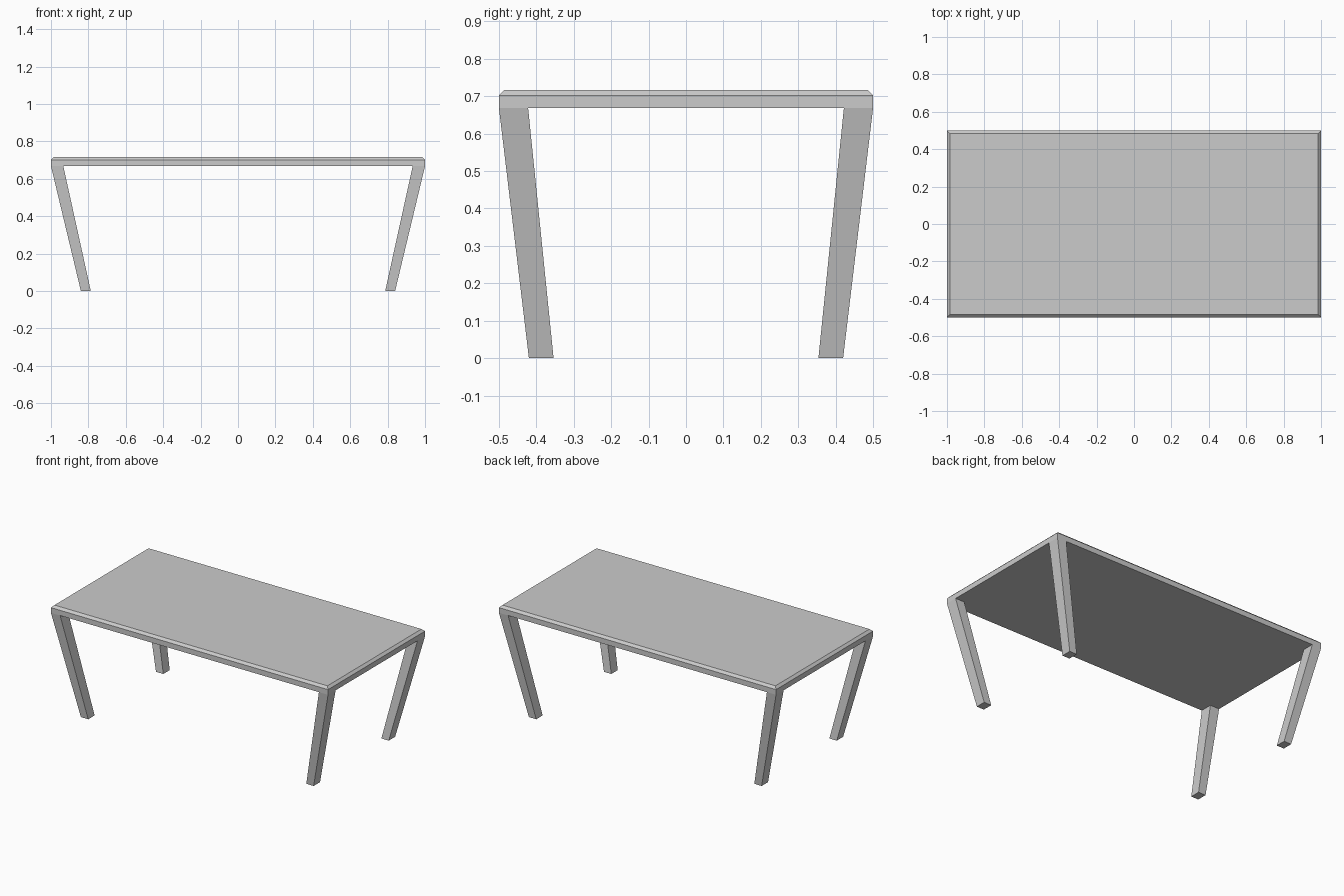
import bpy, bmesh

if "Cube" in bpy.data.objects:
    bpy.data.objects.remove(bpy.data.objects["Cube"])


def loft(name, sections):
    """Closed solid through rectangles given as (x0, x1, y0, y1, z)."""
    bm = bmesh.new()
    rings = [[bm.verts.new(p) for p in ((x0, y0, z), (x1, y0, z), (x1, y1, z), (x0, y1, z))]
             for x0, x1, y0, y1, z in sections]
    bm.faces.new(rings[0])
    bm.faces.new(rings[-1])
    for a, b in zip(rings, rings[1:]):
        for i in range(4):
            j = (i + 1) % 4
            bm.faces.new((a[i], a[j], b[j], b[i]))
    bmesh.ops.recalc_face_normals(bm, faces=bm.faces)
    mesh = bpy.data.meshes.new(name)
    bm.to_mesh(mesh)
    bm.free()
    obj = bpy.data.objects.new(name, mesh)
    bpy.context.collection.objects.link(obj)
    return obj


# Table top with a chamfered upper rim
C = 0.015
loft("table_top", [(-1, 1, -0.5, 0.5, 0.668),
                   (-1, 1, -0.5, 0.5, 0.702),
                   (-1 + C, 1 - C, -0.5 + C, 0.5 - C, 0.717)])

# Four tapered legs leaning inward from the corners
for sx, side in ((-1, "left"), (1, "right")):
    for sy, end in ((-1, "front"), (1, "back")):
        loft(f"{end}_{side}_leg",
             [(sx * 0.84, sx * 0.787, sy * 0.42, sy * 0.354, 0),
              (sx * 1.0, sx * 0.934, sy * 0.5, sy * 0.422, 0.668)])
